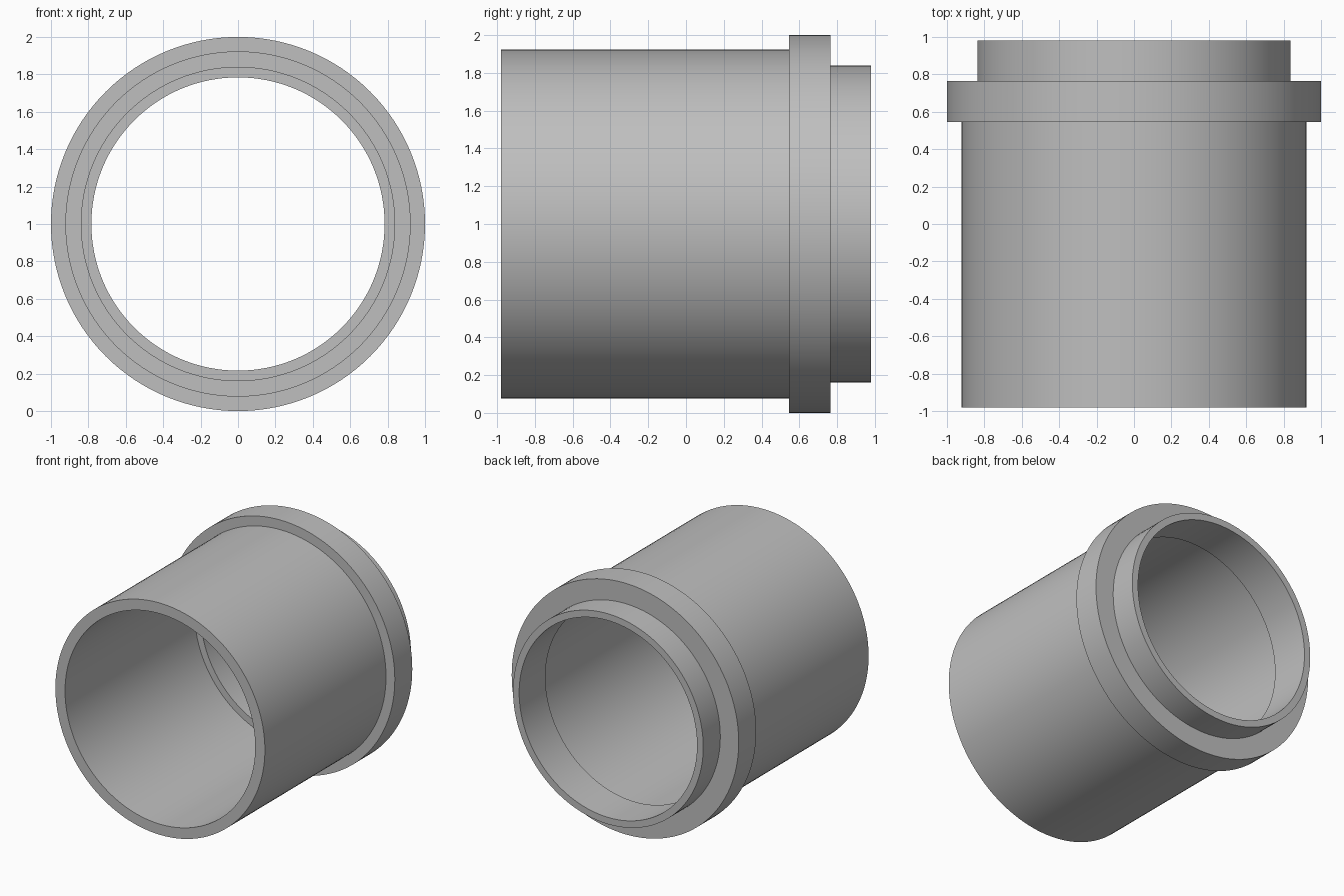
import bpy
import bmesh
import math
from mathutils import Matrix, Vector

cube = bpy.data.objects.get("Cube")
if cube:
    bpy.data.objects.remove(cube, do_unlink=True)

SEGMENTS = 128
FRONT, BACK = -0.98, 0.98
COLLAR_FRONT, COLLAR_BACK = 0.545, 0.765
STEP = 0.65                      # where the wide bore meets the narrow one
BODY_R, COLLAR_R, SPIGOT_R = 0.923, 1.0, 0.838
WIDE_BORE_R, NARROW_BORE_R = 0.838, 0.784

# Closed wall section as (radius, y), outside then inside
section = [
    (BODY_R, FRONT), (BODY_R, COLLAR_FRONT),
    (COLLAR_R, COLLAR_FRONT), (COLLAR_R, COLLAR_BACK),
    (SPIGOT_R, COLLAR_BACK), (SPIGOT_R, BACK),
    (NARROW_BORE_R, BACK), (NARROW_BORE_R, STEP),
    (WIDE_BORE_R, STEP), (WIDE_BORE_R, FRONT),
]

# Plain grey material
grey = bpy.data.materials.new("plain grey")
grey.use_nodes = True
colour = (0.52, 0.52, 0.52, 1)
grey.diffuse_color = colour
grey.node_tree.nodes["Principled BSDF"].inputs["Base Color"].default_value = colour

# Collared sleeve, turned around the y axis
bm = bmesh.new()
verts = [bm.verts.new((r, y, 0)) for r, y in section]
edges = [bm.edges.new((v, verts[(i + 1) % len(verts)])) for i, v in enumerate(verts)]
bmesh.ops.spin(bm, geom=verts + edges, cent=(0, 0, 0), axis=(0, 1, 0),
               angle=math.tau, steps=SEGMENTS, use_merge=True)
bmesh.ops.remove_doubles(bm, verts=bm.verts, dist=0.0001)
bmesh.ops.recalc_face_normals(bm, faces=bm.faces)
bm.transform(Matrix.Translation(Vector((0, 0, COLLAR_R))))

mesh = bpy.data.meshes.new("collared_sleeve")
bm.to_mesh(mesh)
bm.free()
mesh.materials.append(grey)
sleeve = bpy.data.objects.new("collared_sleeve", mesh)
bpy.context.collection.objects.link(sleeve)

# Smooth walls with crisp rims
bpy.ops.object.select_all(action='DESELECT')
sleeve.select_set(True)
bpy.context.view_layer.objects.active = sleeve
bpy.ops.object.shade_smooth_by_angle(angle=math.radians(30))
